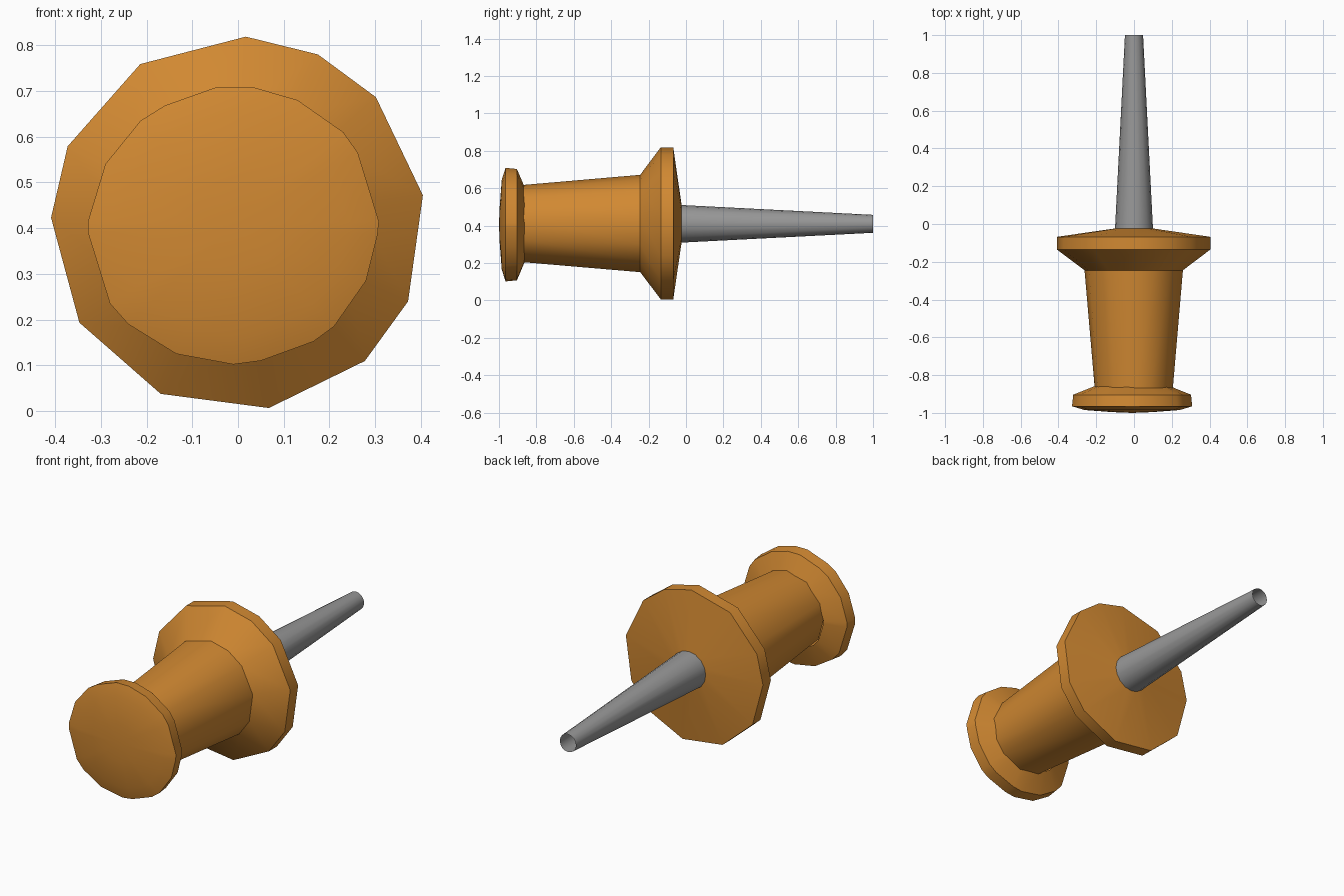
import bpy, bmesh, math

if "Cube" in bpy.data.objects:
    bpy.data.objects.remove(bpy.data.objects["Cube"])

CZ = 0.41  # height of the pin axis


def material(name, rgb):
    m = bpy.data.materials.new(name)
    m.diffuse_color = (*rgb, 1)
    m.use_nodes = True
    m.node_tree.nodes["Principled BSDF"].inputs["Base Color"].default_value = m.diffuse_color
    return m


def loft(name, outline, stations, centre, mat, tip=None):
    """Skin a unit outline (x, z) scaled by r at each (y, r) station."""
    bm = bmesh.new()
    cx, cz = centre
    rings = [[bm.verts.new((cx + u * r, y, cz + v * r)) for u, v in outline]
             for y, r in stations]
    n = len(outline)
    for a, b in zip(rings, rings[1:]):
        for i in range(n):
            j = (i + 1) % n
            bm.faces.new((a[i], a[j], b[j], b[i]))
    if tip is not None:  # close the first ring with a shallow fan
        t = bm.verts.new((cx, tip, cz))
        for i in range(n):
            bm.faces.new((rings[0][(i + 1) % n], rings[0][i], t))
    bmesh.ops.recalc_face_normals(bm, faces=bm.faces)
    # outward direction: flip if a side wall faces the axis
    f = bm.faces[0]
    c = f.calc_center_median()
    if f.normal.x * (c.x - cx) + f.normal.z * (c.z - cz) + f.normal.y * -0.01 < 0:
        bmesh.ops.reverse_faces(bm, faces=bm.faces)
    me = bpy.data.meshes.new(name)
    bm.to_mesh(me)
    bm.free()
    me.materials.append(mat)
    ob = bpy.data.objects.new(name, me)
    bpy.context.collection.objects.link(ob)
    bpy.ops.object.select_all(action='DESELECT')
    ob.select_set(True)
    bpy.context.view_layer.objects.active = ob
    bpy.ops.object.shade_smooth_by_angle(angle=math.radians(37))
    return ob


def polar(angles):
    return [(math.cos(math.radians(a)), math.sin(math.radians(a))) for a in angles]


orange = material("orange plastic", (0.64, 0.25, 0.032))
grey = material("grey metal", (0.31, 0.31, 0.31))

# grip and flange: uneven twelve-sided section
twelve = polar([87.6, 64.7, 42.5, 8.7, -24.6, -47.3, -80.5, -114.4,
                -148, -181.8, -204.4, -238.5])
loft("grip_and_flange", twelve,
     [(-0.87, 0.208), (-0.245, 0.262), (-0.135, 0.409), (-0.068, 0.409),
      (-0.022, 0.09)], (0, CZ), orange)

# head: rounder, slightly uneven section
HX, HZ, HR = -0.009, 0.406, 0.31
rim = [(-.045, .709), (.03, .709), (.13, .68), (.23, .61), (.262, .565),
       (.308, .415), (.305, .385), (.28, .285), (.21, .185), (.165, .152),
       (.05, .11), (-.01, .102), (-.135, .125), (-.24, .19), (-.28, .235),
       (-.328, .39), (-.328, .415), (-.29, .54), (-.213, .635), (-.16, .668)]
head = [((x - HX) / HR, (z - HZ) / HR) for x, z in rim]
loft("head", head,
     [(-0.996, 0.10), (-0.985, 0.245), (-0.965, 0.31), (-0.904, 0.304),
      (-0.86, 0.198)], (HX, HZ), orange, tip=-1.0)

# needle: tapered open tube
loft("needle", polar([i * 22.5 for i in range(16)]),
     [(-0.035, 0.101), (1.0, 0.048)], (0, CZ), grey)
